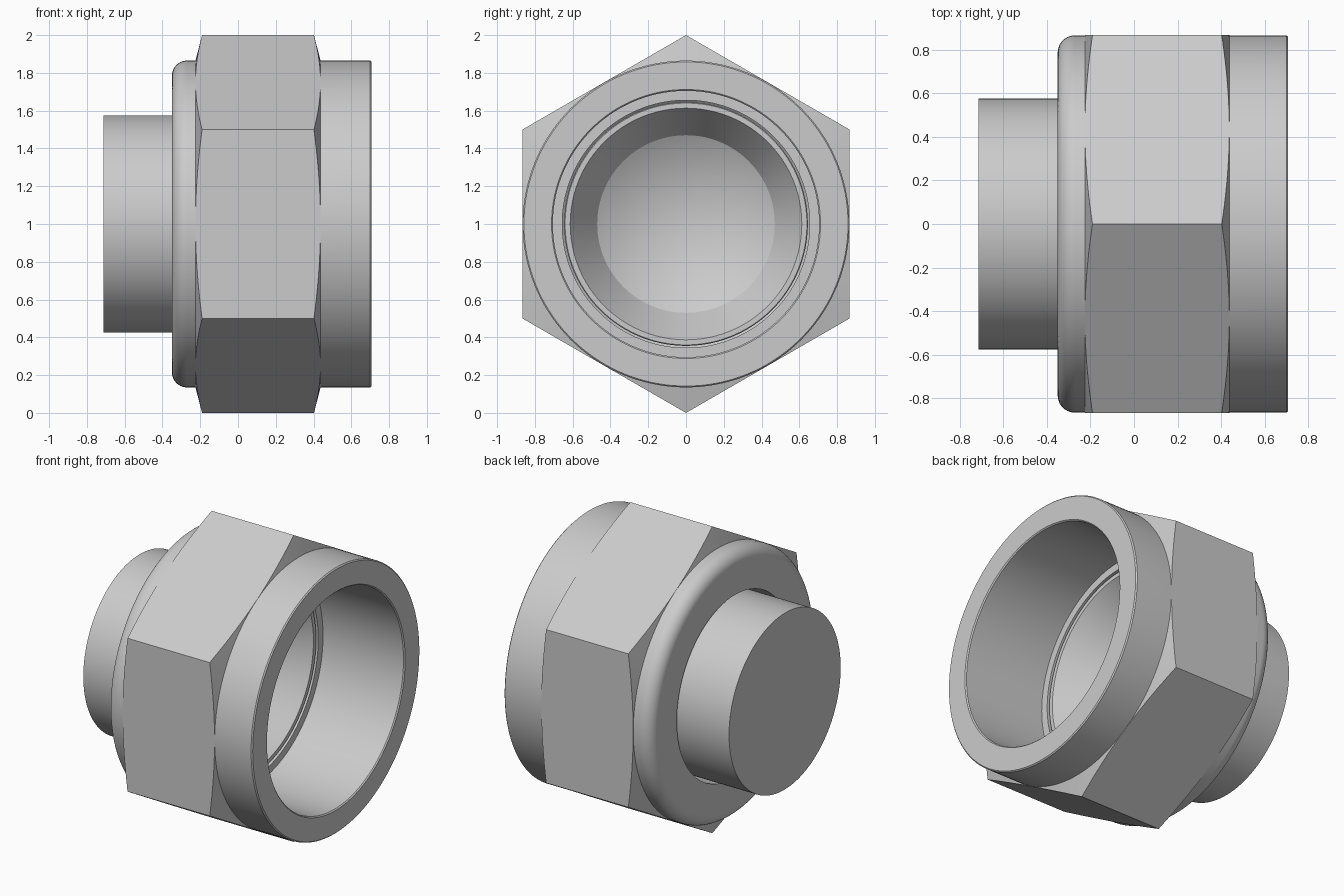
import bpy, bmesh, math

cube = bpy.data.objects.get("Cube")
if cube:
    bpy.data.objects.remove(cube, do_unlink=True)

SEGMENTS = 144
APOTHEM = 0.866

steel = bpy.data.materials.new("satin steel")
steel.use_nodes = True
GREY = (0.6, 0.6, 0.6, 1)
steel.diffuse_color = GREY
steel.node_tree.nodes["Principled BSDF"].inputs["Base Color"].default_value = GREY


def lathe(name, profile, closed=False):
    """Sweep (x, r) points round the x axis; a point may be a function of angle."""
    bm = bmesh.new()
    rings = []
    for point in profile:
        ring = []
        for i in range(SEGMENTS):
            a = math.tau * i / SEGMENTS
            x, r = point(a) if callable(point) else point
            ring.append(bm.verts.new((x, r * math.sin(a), 1 + r * math.cos(a))))
        rings.append(ring)
    pairs = list(zip(rings, rings[1:]))
    if closed:
        pairs.append((rings[-1], rings[0]))
    for first, second in pairs:
        for i in range(SEGMENTS):
            j = (i + 1) % SEGMENTS
            bm.faces.new((first[i], first[j], second[j], second[i]))
    bmesh.ops.remove_doubles(bm, verts=bm.verts, dist=1e-5)
    bmesh.ops.recalc_face_normals(bm, faces=bm.faces)
    mesh = bpy.data.meshes.new(name)
    bm.to_mesh(mesh)
    bm.free()
    mesh.materials.append(steel)
    obj = bpy.data.objects.new(name, mesh)
    bpy.context.collection.objects.link(obj)
    bpy.ops.object.select_all(action="DESELECT")
    obj.select_set(True)
    bpy.context.view_layer.objects.active = obj
    bpy.ops.object.shade_smooth_by_angle(angle=math.radians(25))
    return obj


# Round nut body with a filleted back and a stepped bore
FILLET = 0.08
fillet = []
for k in range(11):
    t = math.pi / 2 * k / 10
    fillet.append((-0.27 - FILLET * math.cos(t), 0.785 + FILLET * math.sin(t)))
lathe("nut_body", fillet + [
    (0.70, 0.865), (0.707, 0.858),
    (0.707, 0.712), (0.70, 0.705),
    (0.12, 0.705), (0.12, 0.655), (0.0, 0.655),
    (-0.06, 0.595), (-0.35, 0.595),
], closed=True)


# Hexagon with conical chamfers on both ends
def hex_radius(a):
    step = math.pi / 3
    return APOTHEM / math.cos(a % step - step / 2)


def chamfer(x, side):
    return lambda a: (x + side * 0.26 * (hex_radius(a) - APOTHEM), hex_radius(a))


lathe("hexagon", [
    (-0.2266, 0.86), chamfer(-0.225, 1), chamfer(0.437, -1), (0.4386, 0.86),
])

# Plug: solid shank, flared head and a conical socket with a drilled tip
lathe("plug", [
    (-0.713, 0), (-0.713, 0.575), (-0.07, 0.575), (0.0, 0.645),
    (0.11, 0.645), (0.115, 0.64), (0.115, 0.613), (-0.10, 0.47), (-0.371, 0),
])
